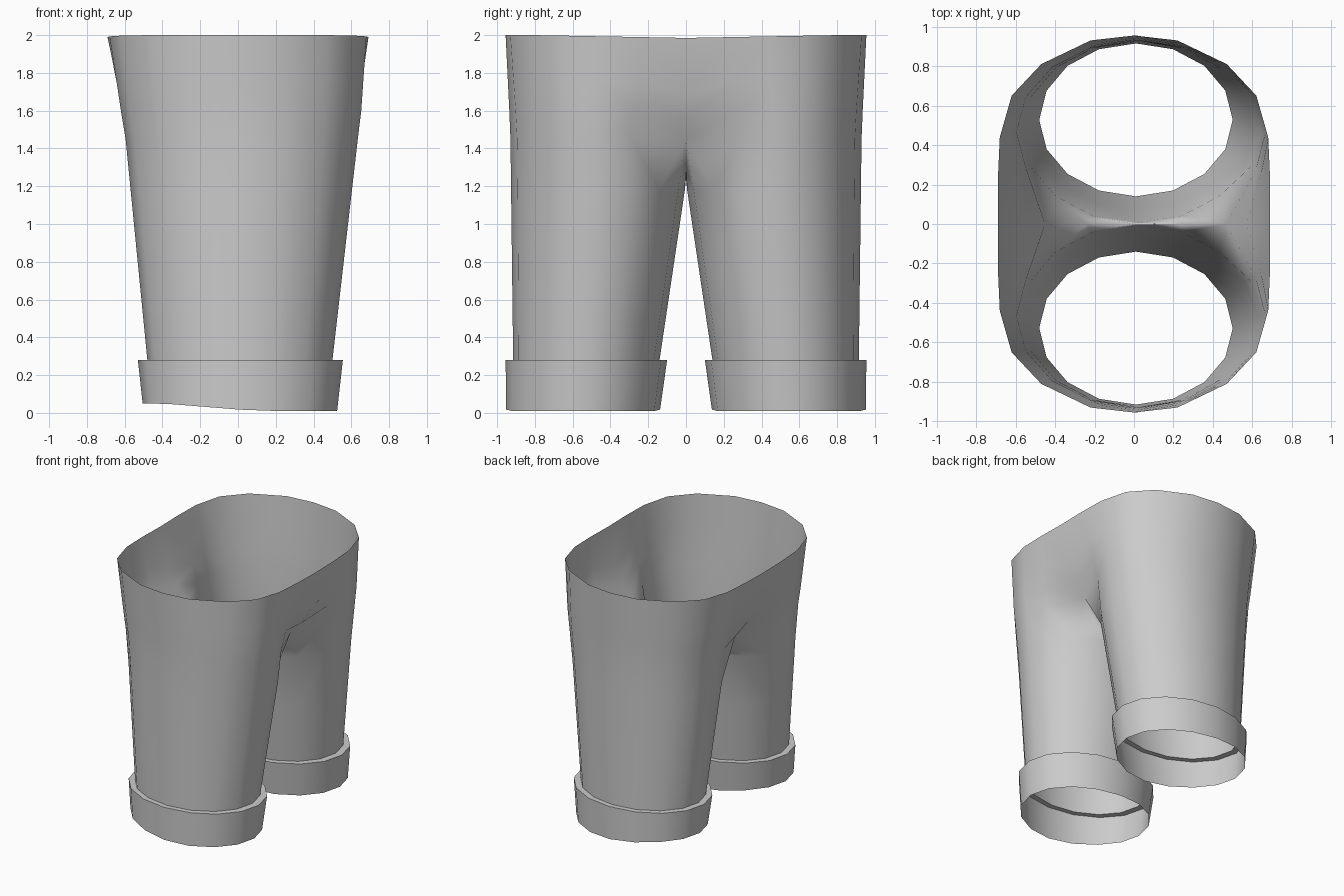
import bpy, bmesh, math

if "Cube" in bpy.data.objects:
    bpy.data.objects.remove(bpy.data.objects["Cube"])

N = 16
HALF_WAIST = [(.69, 0), (.69, .22), (.68, .44), (.62, .65), (.47, .81), (.22, .93), (0, .955)]
WAIST = HALF_WAIST + [(-x, y) for x, y in HALF_WAIST[-2::-1]]


def ellipse(k, x0, x1, y0, y1):
    """Point k of a 16-sided oval; column 0 is the front of the crotch seam."""
    a = math.tau * (k - 2) / N
    return ((x0 + x1) / 2 + (x1 - x0) / 2 * math.cos(a),
            (y0 + y1) / 2 + (y1 - y0) / 2 * math.sin(a))


def leg_point(k, z):
    t = (z - .28) / 1.22
    inner = max(0, .14 * (1 - (z - .28) / .94))
    return (*ellipse(k, -.48 - .12 * t, .5 + .14 * t, inner, .915 + .015 * t), z)


def blend_point(k, z, f):
    lx, ly, _ = leg_point(k, min(z, 1.55))
    wx, wy = WAIST[k]
    return (lx + (wx - lx) * f, ly + (wy - ly) * f, z)


def build(name, rows):
    """Bridge successive rows; full rows close into a ring, shorter rows stay open."""
    bm = bmesh.new()
    vr = [[bm.verts.new(p) for p in r] for r in rows]
    for a, b in zip(vr, vr[1:]):
        n = N if len(b) == N else len(b) - 1
        for i in range(n):
            j = (i + 1) % N
            bm.faces.new((a[i], a[j], b[j], b[i]))
    me = bpy.data.meshes.new(name)
    bm.to_mesh(me)
    bm.free()
    ob = bpy.data.objects.new(name, me)
    bpy.context.collection.objects.link(ob)
    bpy.context.view_layer.objects.active = ob
    ob.select_set(True)
    bpy.ops.object.shade_smooth_by_angle(angle=math.radians(55))
    ob.select_set(False)
    m = ob.modifiers.new("Mirror", 'MIRROR')
    m.use_axis = (False, True, False)
    m.merge_threshold = .002
    return ob


# Trousers: leg rings, crotch ring, then the open half of the hips and waist
rows = [[leg_point(k, z) for k in range(N)] for z in (.28, .75, 1.18)]
crotch = [leg_point(k, 1.45) for k in range(N)]
for k, p in {0: (.47, 0, 1.45), 12: (-.45, 0, 1.45), 13: (-.24, 0, 1.31),
             14: (0, 0, 1.24), 15: (.24, 0, 1.31)}.items():
    crotch[k] = p
rows.append(crotch)
for z, f, seam_x, seam_z in ((1.6, .2, .57, 1.55), (1.75, .5, .645, 1.68)):
    row = [blend_point(k, z, f) for k in range(13)]
    row[0], row[12] = (seam_x, 0, seam_z), (.02 - seam_x, 0, seam_z)
    rows.append(row)
rows.append([(x, y, 1.985 + .015 * min(1, y / .8)) for x, y in WAIST])
build("trousers", rows)

# Turned-up cuffs: flat lip, outer band, slanted hem
lip_in = [leg_point(k, .28) for k in range(N)]
lip_out = [(*ellipse(k, -.53, .555, .10, .955), .28) for k in range(N)]
hem = []
for k in range(N):
    x, y = ellipse(k, -.505, .525, .137, .952)
    hem.append((x, y, .01 + .04 * min(1, max(0, (.1 - x) / .5))))
build("cuffs", [lip_in, lip_out, hem])
